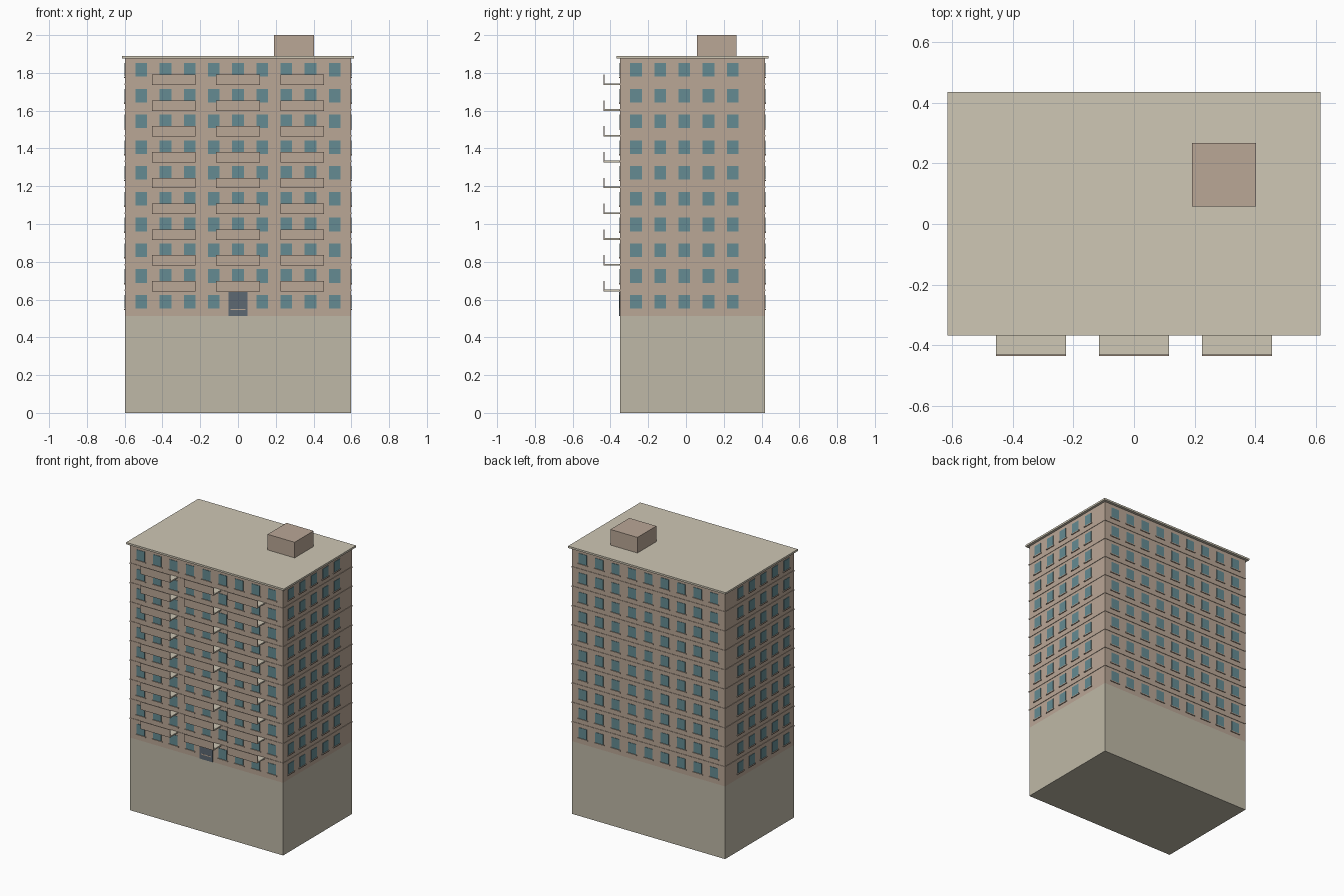
import bpy, bmesh
from mathutils import Matrix, Vector

if "Cube" in bpy.data.objects:
    bpy.data.objects.remove(bpy.data.objects["Cube"])


def material(name, rgb):
    m = bpy.data.materials.new(name)
    m.diffuse_color = (*rgb, 1)
    m.use_nodes = True
    m.node_tree.nodes["Principled BSDF"].inputs["Base Color"].default_value = m.diffuse_color
    return m


brick = material("brick", (0.49, 0.385, 0.305))
stone = material("stone", (0.52, 0.485, 0.385))
concrete = material("concrete", (0.62, 0.57, 0.46))
glass = material("glass", (0.13, 0.26, 0.29))
door_paint = material("door_paint", (0.11, 0.14, 0.17))


def boxes(name, items, mat):
    """One object holding a box for every (x0, x1, y0, y1, z0, z1)."""
    bm = bmesh.new()
    for x0, x1, y0, y1, z0, z1 in items:
        centre = Vector(((x0 + x1) / 2, (y0 + y1) / 2, (z0 + z1) / 2))
        size = Matrix.Diagonal((x1 - x0, y1 - y0, z1 - z0, 1))
        bmesh.ops.create_cube(bm, size=1, matrix=Matrix.Translation(centre) @ size)
    mesh = bpy.data.meshes.new(name)
    bm.to_mesh(mesh)
    bm.free()
    mesh.materials.append(mat)
    ob = bpy.data.objects.new(name, mesh)
    bpy.context.collection.objects.link(ob)


X, Y0, Y1 = 0.597, -0.35, 0.417       # wall faces
BASE, TOP, FLOORS = 0.512, 1.877, 10
H = (TOP - BASE) / FLOORS
PITCH = 0.128                         # window spacing


def on_walls(width, z0, z1, depth):
    """Boxes projecting from all four walls at every window position."""
    out = []
    w, d = width / 2, 0.005           # d = embedded depth
    for f in range(FLOORS):
        a, b = BASE + f * H + z0, BASE + f * H + z1
        for i in range(9):
            x = (i - 4) * PITCH
            out.append((x - w, x + w, Y0 - depth, Y0 + d, a, b))
            out.append((x - w, x + w, Y1 - d, Y1 + depth, a, b))
        for i in range(5):
            y = -0.265 + i * PITCH
            out.append((X - d, X + depth, y - w, y + w, a, b))
            out.append((-X - depth, -X + d, y - w, y + w, a, b))
    return out


# Main masses
boxes("base_block", [(-X, X, Y0, Y1, 0, BASE)], stone)
boxes("tower_walls", [(-X, X, Y0, Y1, BASE, TOP)], brick)
boxes("roof_slab", [(-0.615, 0.615, -0.368, 0.436, TOP, 1.89)], concrete)
boxes("roof_hut", [(0.191, 0.402, 0.057, 0.268, 1.89, 2.0)], brick)

# Windows with sills
boxes("windows", on_walls(0.062, 0.040, 0.112, 0.003), glass)
boxes("window_sills", on_walls(0.078, 0.032, 0.039, 0.006), brick)

# Thin bands marking the floors
e = 0.003
boxes("floor_bands", [(-X - e, X + e, Y0 - e, Y1 + e, BASE + f * H - 0.004, BASE + f * H + 0.004)
                      for f in range(1, FLOORS)], brick)

# Entrance door
boxes("entrance_door", [(-0.05, 0.05, Y0 - 0.005, Y0 + 0.005, BASE, 0.64)], door_paint)

# Balconies: slab plus front panel
slabs, panels = [], []
for f in range(1, FLOORS):
    z = BASE + f * H
    for x in (-0.34, 0, 0.34):
        slabs.append((x - 0.116, x + 0.116, -0.432, Y0 + 0.005, z - 0.005, z + 0.004))
        panels.append((x - 0.116, x + 0.116, -0.436, -0.431, z - 0.005, z + 0.05))
boxes("balcony_slabs", slabs, concrete)
boxes("balcony_panels", panels, brick)
